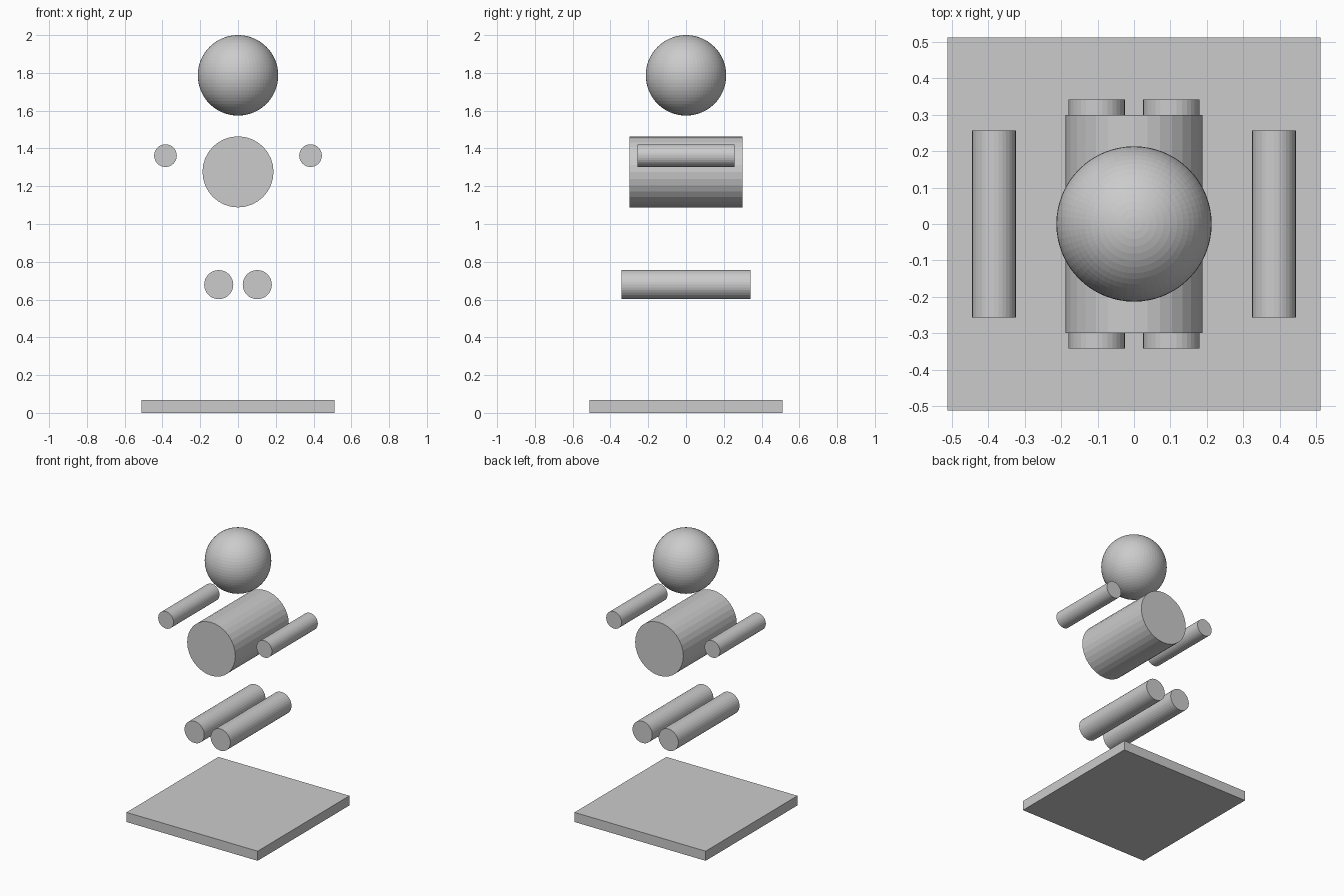
import bpy
from math import pi

cube = bpy.data.objects.get("Cube")
if cube:
    bpy.data.objects.remove(cube, do_unlink=True)

grey = bpy.data.materials.new("plain grey")
grey.use_nodes = True
colour = (0.6, 0.6, 0.6, 1)
grey.diffuse_color = colour
grey.node_tree.nodes["Principled BSDF"].inputs["Base Color"].default_value = colour


def finish(name):
    obj = bpy.context.object
    obj.name = name
    obj.data.materials.append(grey)
    return obj


def rod(name, x, z, radius, length):
    """Faceted cylinder lying along the y axis."""
    bpy.ops.mesh.primitive_cylinder_add(
        vertices=32, radius=radius, depth=length,
        location=(x, 0, z), rotation=(pi / 2, 0, 0))
    return finish(name)


# Square base slab
bpy.ops.mesh.primitive_cube_add(size=1, location=(0, 0, 0.034))
base = finish("base")
base.scale = (1.024, 1.024, 0.068)

# Torso
rod("torso", 0, 1.276, 0.188, 0.597)

# Paired limbs
for side, sign in (("left", 1), ("right", -1)):
    rod(side + "_arm", sign * 0.384, 1.362, 0.06, 0.512)
    rod(side + "_leg", sign * 0.102, 0.679, 0.077, 0.682)

# Head
bpy.ops.mesh.primitive_uv_sphere_add(
    segments=64, ring_count=32, radius=0.213, location=(0, 0, 1.787))
finish("head")
